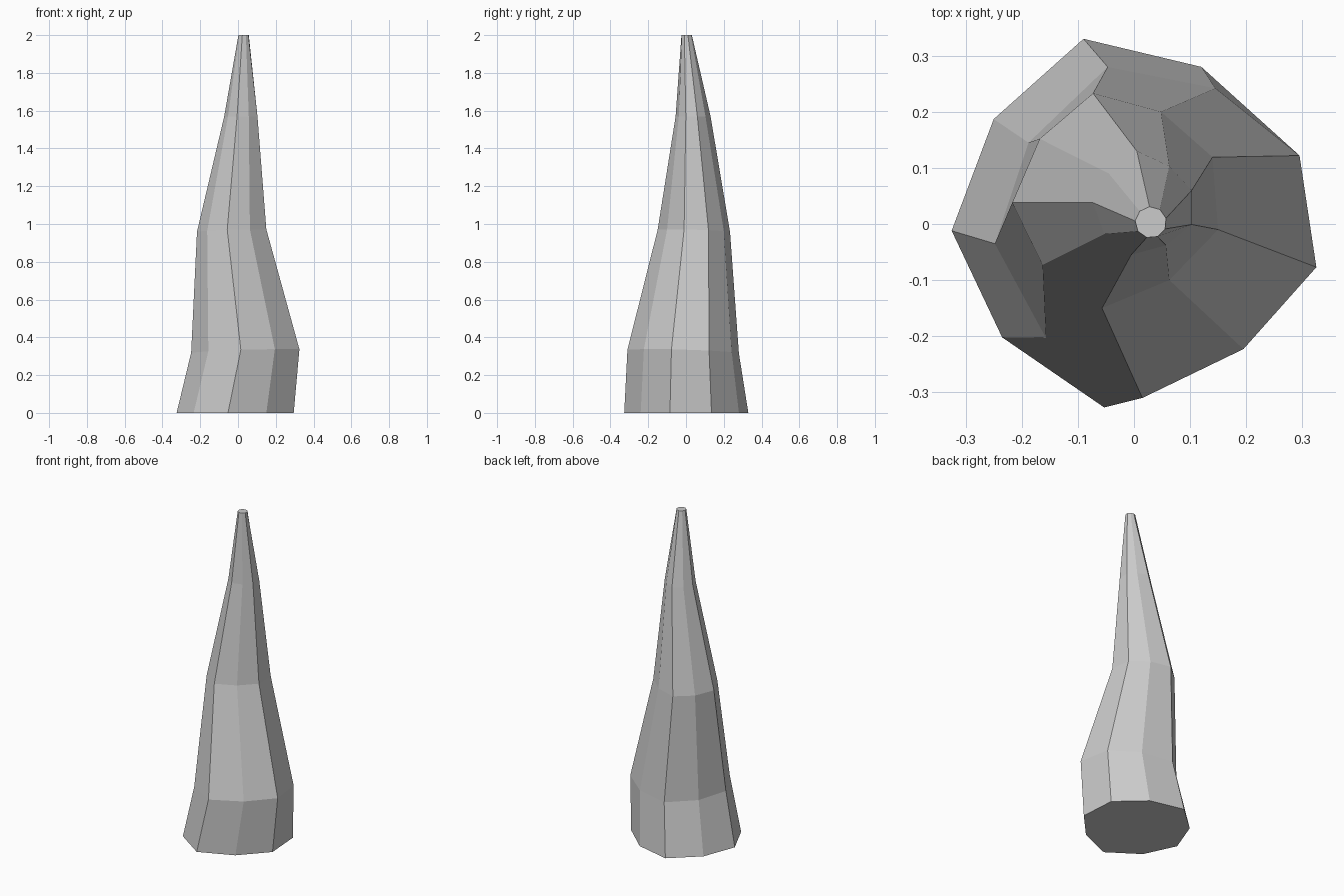
import bpy, bmesh, math

if "Cube" in bpy.data.objects:
    bpy.data.objects.remove(bpy.data.objects["Cube"])

SIDES = 9
# irregular nine-sided outlines, clockwise from the back
RINGS = [
    (0.0, [(-.09, .33), (.12, .28), (.28, .135), (.295, -.085), (.15, -.24),
           (-.053, -.327), (-.235, -.202), (-.325, -.012), (-.25, .187)]),
    (0.325, [(-.047, .28), (.145, .242), (.295, .122), (.325, -.077), (.195, -.223),
             (.015, -.31), (-.157, -.203), (-.248, -.035), (-.188, .145)]),
    (0.967, [(-.073, .233), (.048, .2), (.14, .119), (.15, -.01), (.063, -.1),
             (-.057, -.15), (-.163, -.073), (-.217, .038), (-.168, .152)]),
    (1.57, [(.005, .13), (.063, .103), (.103, .06), (.103, -.001), (.057, -.038),
            (-.005, -.055), (-.053, -.018), (-.073, .038), (-.045, .09)]),
]
# small tip ring
tip = []
for i in range(SIDES):
    a = math.radians(95 - 40 * i)
    tip.append((0.03 + 0.028 * math.cos(a), 0.003 + 0.028 * math.sin(a)))
RINGS.append((2.0, tip))

# spire: rings bridged with flat faces and capped
bm = bmesh.new()
loops = []
for k, (z, pts) in enumerate(RINGS):
    tilt = 0.03 if k in (1, 2) else 0.0
    loops.append([bm.verts.new((x, y, z + tilt * (x - y))) for x, y in pts])
for lo, hi in zip(loops, loops[1:]):
    for i in range(SIDES):
        j = (i + 1) % SIDES
        bm.faces.new((lo[i], hi[i], hi[j], lo[j]))
bm.faces.new(loops[0])
bm.faces.new(loops[-1])
bmesh.ops.recalc_face_normals(bm, faces=bm.faces)
mesh = bpy.data.meshes.new("rock_spire")
bm.to_mesh(mesh)
bm.free()

mat = bpy.data.materials.new("stone grey")
mat.diffuse_color = (0.6, 0.6, 0.6, 1)
mat.use_nodes = True
mat.node_tree.nodes["Principled BSDF"].inputs["Base Color"].default_value = mat.diffuse_color
mesh.materials.append(mat)
spire = bpy.data.objects.new("rock_spire", mesh)
bpy.context.collection.objects.link(spire)
